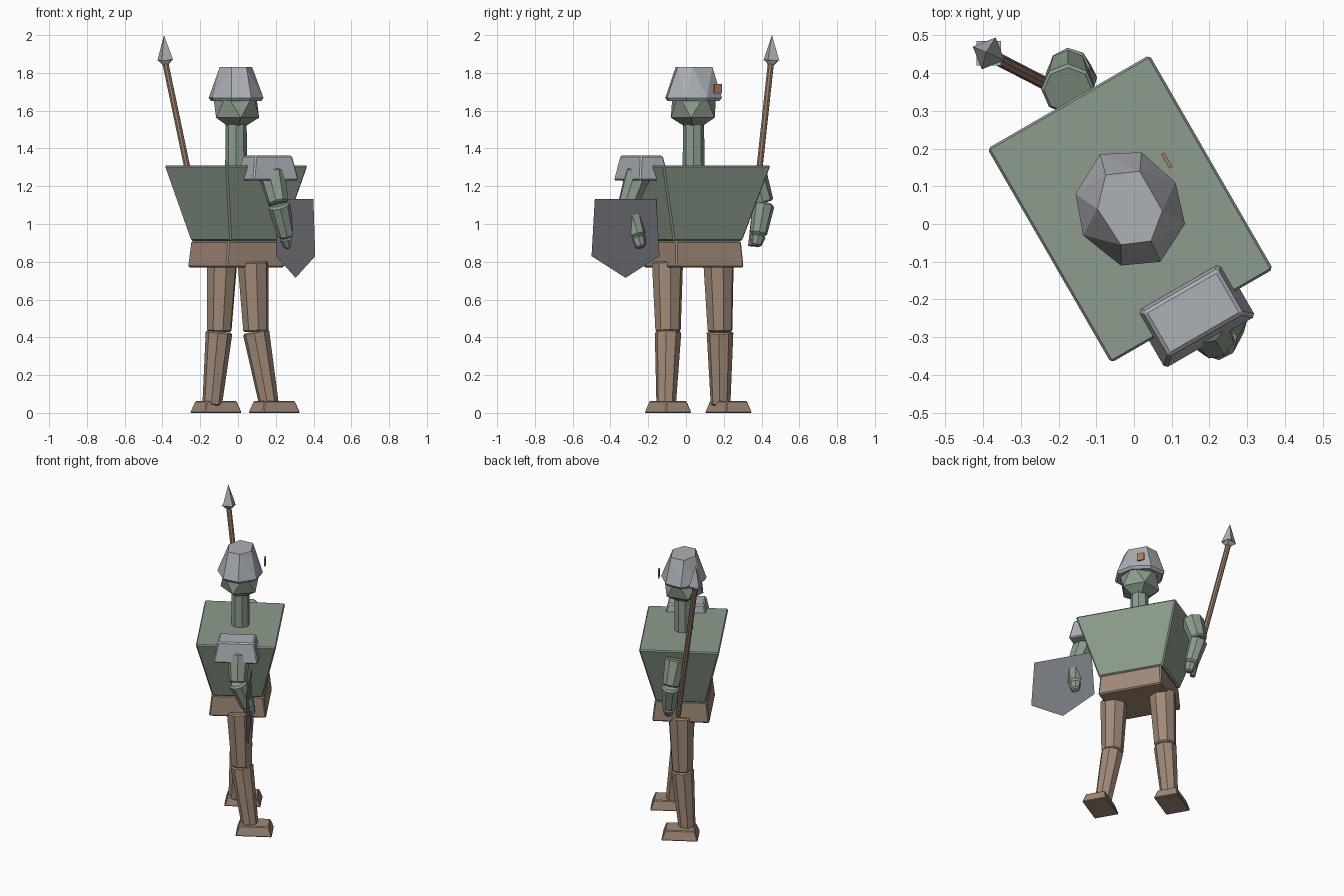
import bpy, bmesh, math
from mathutils import Vector, Matrix

if "Cube" in bpy.data.objects:
    bpy.data.objects.remove(bpy.data.objects["Cube"])

TURN = Matrix.Rotation(math.radians(30), 4, 'Z')   # the figure faces 30 degrees off +x


def material(name, rgb):
    m = bpy.data.materials.new(name)
    m.diffuse_color = (*rgb, 1)
    m.use_nodes = True
    m.node_tree.nodes["Principled BSDF"].inputs["Base Color"].default_value = m.diffuse_color
    return m


GREEN = material("green", (0.262, 0.333, 0.262))
METAL = material("pale_metal", (0.413, 0.434, 0.462))
DARK = material("dark_metal", (0.171, 0.181, 0.198))
BROWN = material("brown_cloth", (0.352, 0.254, 0.188))
WOOD = material("wood", (0.328, 0.205, 0.141))
BADGE = material("orange_brown", (0.402, 0.205, 0.114))


def finish(name, bm, mat, bevel=0.0):
    bmesh.ops.recalc_face_normals(bm, faces=bm.faces)
    me = bpy.data.meshes.new(name)
    bm.to_mesh(me)
    bm.free()
    me.materials.append(mat)
    ob = bpy.data.objects.new(name, me)
    bpy.context.collection.objects.link(ob)
    if bevel:
        mod = ob.modifiers.new("edge", 'BEVEL')
        mod.width = bevel
        mod.segments = 1
        mod.limit_method = 'ANGLE'
        mod.angle_limit = math.radians(50)
    return ob


def block(name, centre, z0, z1, low, high, mat, bevel=0.008, shift=0.0):
    """Tapered box turned with the figure: low/high are half sizes (forward, sideways)."""
    bm = bmesh.new()
    bmesh.ops.create_cube(bm, size=2)
    for v in bm.verts:
        a, b = high if v.co.z > 0 else low
        p = TURN @ Vector((v.co.x * a + (shift if v.co.z < 0 else 0), v.co.y * b, 0))
        v.co = (centre[0] + p.x, centre[1] + p.y, z1 if v.co.z > 0 else z0)
    return finish(name, bm, mat, bevel)


def limb(name, p, q, r1, r2, mat, sides=8, bevel=0.008):
    """Tapered prism from p to q."""
    p, q = Vector(p), Vector(q)
    axis = q - p
    bm = bmesh.new()
    bmesh.ops.create_cone(bm, cap_ends=True, segments=sides, radius1=r1, radius2=r2,
                          depth=axis.length)
    turn = axis.to_track_quat('Z', 'Y').to_matrix().to_4x4()
    bm.transform(Matrix.Translation((p + q) / 2) @ turn)
    return finish(name, bm, mat, bevel)


BODY = (-0.01, 0.04)

# Torso, hips and neck
block("torso", BODY, 0.91, 1.31, (0.156, 0.21), (0.25, 0.33), GREEN)
block("hips", BODY, 0.77, 0.91, (0.178, 0.207), (0.162, 0.20), BROWN)
limb("neck", (*BODY, 1.28), (*BODY, 1.53), 0.058, 0.056, GREEN, bevel=0)

# Head
bm = bmesh.new()
bmesh.ops.create_icosphere(bm, subdivisions=1, radius=0.137)
bm.transform(Matrix.Translation((*BODY, 1.624)) @ TURN)
finish("head", bm, GREEN, 0.004)

# Helmet: eight-sided rim joined to a six-sided crown
rim = [(0.02, 0.19), (-0.09, 0.185), (-0.155, 0.08), (-0.135, -0.03),
       (-0.035, -0.11), (0.07, -0.10), (0.135, 0.0), (0.11, 0.11)]
crown = [(-0.075, 0.13), (0.015, 0.14), (0.075, 0.035),
         (0.045, -0.045), (-0.035, -0.055), (-0.097, 0.04)]
bm = bmesh.new()
for x, y in rim:
    bm.verts.new((x, y, 1.668))
    bm.verts.new((x * 0.92, y * 0.92 + 0.003, 1.652))
for x, y in crown:
    bm.verts.new((x, y, 1.83))
bmesh.ops.convex_hull(bm, input=bm.verts)
bmesh.ops.dissolve_limit(bm, angle_limit=0.02, verts=bm.verts, edges=bm.edges)
finish("helmet", bm, METAL)

# Small badge in front of the helmet
block("helmet_badge", (0.087, 0.168), 1.69, 1.74, (0.005, 0.022), (0.005, 0.022), BADGE, 0)

# Legs and feet
legs = {
    "left": ((-0.085, 0.172, 0.80), (-0.10, 0.18, 0.43), (-0.137, 0.183, 0.04), (-0.117, 0.225)),
    "right": ((0.08, -0.098, 0.80), (0.095, -0.095, 0.43), (0.165, -0.105, 0.04), (0.192, -0.095)),
}
for side, (hip, knee, ankle, foot) in legs.items():
    limb(side + "_thigh", hip, knee, 0.084, 0.068, BROWN)
    limb(side + "_shin", knee, ankle, 0.071, 0.052, BROWN)
    block(side + "_foot", foot, 0, 0.063, (0.114, 0.080), (0.092, 0.062), BROWN, 0.005)

# Arms: upper arm, forearm and a short tapered hand
arms = {
    "left": ((-0.175, 0.355, 1.27), (-0.175, 0.412, 1.11), (-0.14, 0.382, 0.94)),
    "right": ((0.18, -0.25, 1.27), (0.215, -0.308, 1.105), (0.258, -0.256, 0.93)),
}
for side, (shoulder, elbow, wrist) in arms.items():
    s, e, w = Vector(shoulder), Vector(elbow), Vector(wrist)
    limb(side + "_upper_arm", s, e, 0.072, 0.054, GREEN)
    limb(side + "_forearm", e, w, 0.059, 0.045, GREEN, bevel=0.012)
    limb(side + "_hand", w, w + (w - e).normalized() * 0.06, 0.043, 0.025, GREEN)

# Shoulder plate above the shield arm
block("shoulder_plate", (0.157, -0.235), 1.23, 1.362, (0.14, 0.092), (0.113, 0.068), METAL)

# Shield: a single thin five-sided sheet standing across the forearm
bm = bmesh.new()
outline = [(-0.188, 1.132), (0.188, 1.132), (0.208, 0.83), (0, 0.715), (-0.208, 0.83)]
verts = []
for s, z in outline:
    p = TURN @ Vector((0, s, 0))
    verts.append(bm.verts.new((0.305 + p.x, -0.32 + p.y, z)))
bm.faces.new(verts)
finish("shield", bm, DARK)

# Spear
limb("spear_shaft", (-0.182, 0.345, 0.885), (-0.386, 0.45, 1.86), 0.017, 0.017, WOOD, bevel=0)
limb("spear_point", (-0.385, 0.452, 1.865), (-0.392, 0.455, 2.0), 0.046, 0.0, METAL, 4, 0)
limb("spear_socket", (-0.383, 0.45, 1.842), (-0.385, 0.452, 1.865), 0.02, 0.046, METAL, 4, 0)
